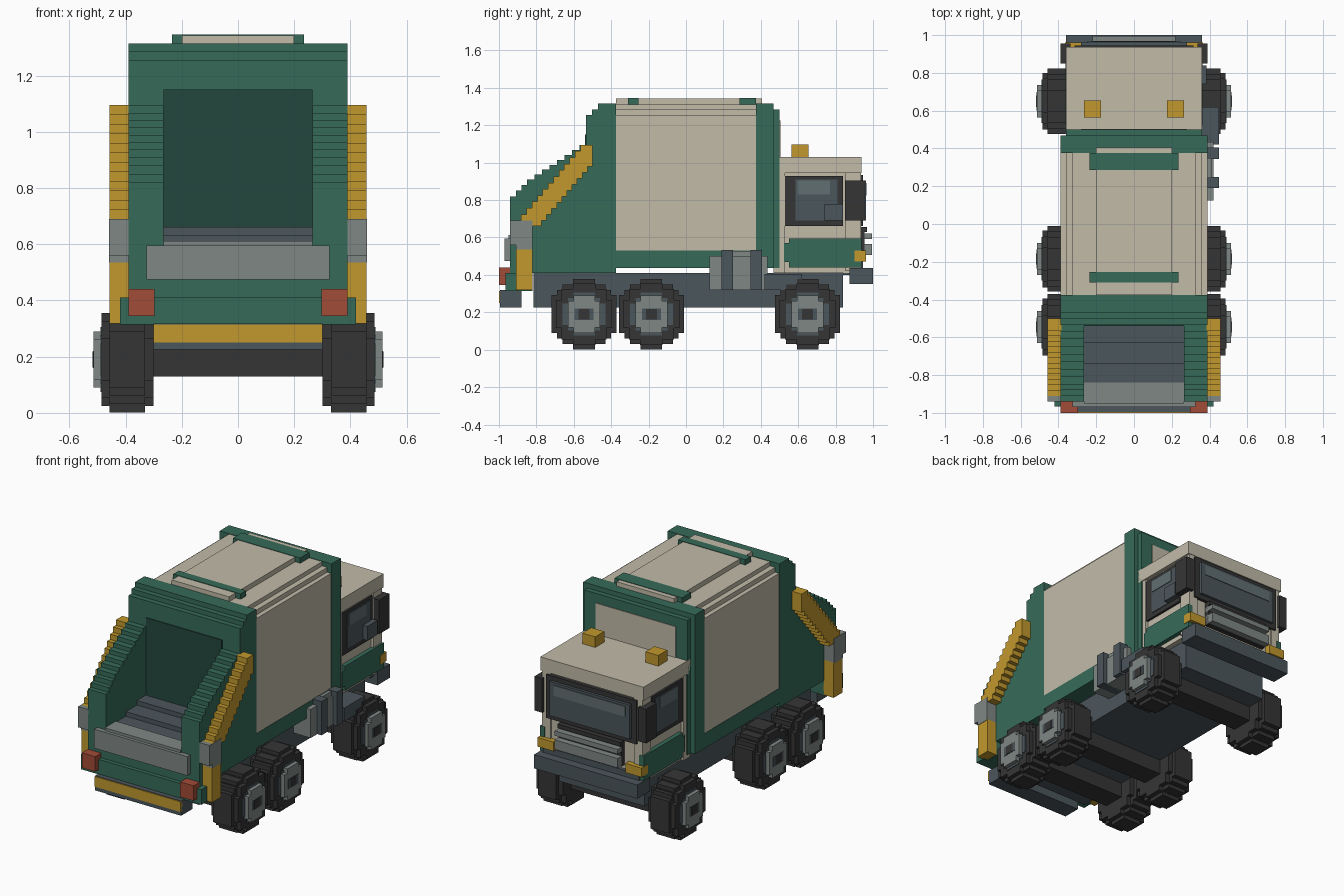
import bpy
import bmesh
import math

V = 2 / 70  # block size

cube = bpy.data.objects.get("Cube")
if cube:
    bpy.data.objects.remove(cube, do_unlink=True)


def material(name, hexcode):
    rgb = [int(hexcode[i:i + 2], 16) / 255 for i in (0, 2, 4)]
    col = [((c + 0.055) / 1.055) ** 2.4 for c in rgb] + [1]
    m = bpy.data.materials.new(name)
    m.use_nodes = True
    m.diffuse_color = col
    m.node_tree.nodes["Principled BSDF"].inputs["Base Color"].default_value = col
    return m


green = material("green paint", "366B59")
deep = material("deep green", "24473D")
beige = material("beige panel", "C2BBA9")
yellow = material("yellow", "C1982D")
red = material("red lamp", "A24C37")
gray = material("light gray metal", "7F8785")
slate = material("slate metal", "4B565C")
black = material("black rubber", "353535")
glint = material("pale glass", "616E71")


def prism(name, poly, x0, x1, mat):
    """Extrude a (y, z) outline from x0 to x1."""
    bm = bmesh.new()
    face = bm.faces.new([bm.verts.new((x0, y, z)) for y, z in poly])
    ext = bmesh.ops.extrude_face_region(bm, geom=[face])
    verts = [g for g in ext["geom"] if isinstance(g, bmesh.types.BMVert)]
    bmesh.ops.translate(bm, verts=verts, vec=(x1 - x0, 0, 0))
    bmesh.ops.recalc_face_normals(bm, faces=bm.faces)
    mesh = bpy.data.meshes.new(name)
    bm.to_mesh(mesh)
    bm.free()
    mesh.materials.append(mat)
    ob = bpy.data.objects.new(name, mesh)
    bpy.context.collection.objects.link(ob)
    return ob


def box(name, x, y, z, mat):
    """Box from (low, high) pairs; a single x number means symmetric."""
    x0, x1 = x if isinstance(x, tuple) else (-x, x)
    return prism(name, [(y[0], z[0]), (y[1], z[0]), (y[1], z[1]), (y[0], z[1])], x0, x1, mat)


def pair(make, name, shape, x0, x1, mat):
    """Make a part on the left and its mirror on the right."""
    for side, a, b in (("left", x0, x1), ("right", -x1, -x0)):
        if make is box:
            box(side + "_" + name, (a, b), *shape, mat)
        else:
            prism(side + "_" + name, shape, a, b, mat)


def stairs(p, q, n, down_first):
    """Stepped path from p to q in n steps."""
    pts = [p]
    for i in range(1, n + 1):
        y = p[0] + (q[0] - p[0]) * i / n
        z = p[1] + (q[1] - p[1]) * i / n
        py, pz = pts[-1]
        pts += [(py, z) if down_first else (y, pz), (y, z)]
    return pts


def disc(cy, cz, r, rows):
    """Blocky circle outline."""
    h = 2 * r / rows
    right = []
    for i in range(rows):
        mid = -r + (i + 0.5) * h
        w = max(1, round(math.sqrt(r * r - mid * mid) / h - 0.2)) * h
        w = min(w, r)
        right += [(w, mid - h / 2), (w, mid + h / 2)]
    left = [(-y, z) for y, z in reversed(right)]
    return [(cy + y, cz + z) for y, z in right + left]


# Chassis and axles
box("chassis", 0.30, (-0.815, 0.84), (0.225, 0.41), slate)
for label, cy in (("front", 0.65), ("middle", -0.185), ("rear", -0.545)):
    cz = 0.19
    box(label + "_axle", 0.31, (cy - 0.07, cy + 0.07), (0.13, 0.23), black)
    pair(prism, label + "_tread", disc(cy, cz, 0.188, 13), 0.33, 0.457, black)
    pair(prism, label + "_tire", disc(cy, cz, 0.165, 11), 0.30, 0.485, black)
    pair(prism, label + "_rim", disc(cy, cz, 0.115, 8), 0.40, 0.490, slate)
    pair(prism, label + "_hub", disc(cy, cz, 0.10, 7), 0.40, 0.514, gray)
    pair(box, label + "_hub_ring", ((cy - 0.05, cy + 0.05), (cz - 0.03, cz + 0.03)), 0.45, 0.516, slate)
    pair(box, label + "_hub_cap", ((cy - 0.03, cy + 0.03), (cz - 0.028, cz + 0.028)), 0.45, 0.518, black)

# Container with stepped roof
box("container_base", 0.39, (-0.38, 0.375), (0.436, 0.53), green)
box("container_side_panels", 0.388, (-0.375, 0.375), (0.53, 1.255), beige)
box("roof_lower_step", 0.36, (-0.375, 0.375), (1.25, 1.285), beige)
box("roof_upper_step", 0.325, (-0.375, 0.375), (1.285, 1.312), beige)
box("roof_hatch", 0.20, (-0.375, 0.405), (1.30, 1.343), beige)
for label, y in (("rear", (-0.31, -0.255)), ("front", (0.285, 0.375))):
    box(label + "_roof_bar", 0.235, y, (1.30, 1.346), green)

# Front hoop of the container
box("front_hoop", 0.39, (0.375, 0.468), (0.436, 1.315), green)
box("front_bulkhead", 0.36, (0.468, 0.50), (0.436, 1.285), green)
box("bulkhead_panel", 0.28, (0.495, 0.504), (0.95, 1.225), beige)

# Tail hopper
top = [(-0.375, 0.41), (-0.375, 1.315)] + stairs((-0.47, 1.315), (-0.535, 1.255), 2, True)
prism("tail_body", top + [(-0.535, 0.41)], -0.39, 0.39, green)
cheek = stairs((-0.53, 1.12), (-0.85, 0.91), 8, True) + stairs((-0.85, 0.91), (-0.94, 0.82), 3, True)[1:]
pair(prism, "hopper_cheek", cheek + [(-0.94, 0.44), (-0.53, 0.44)], 0.265, 0.39, green)
box("hopper_underside", 0.39, (-0.82, -0.44), (0.41, 0.58), green)
box("tail_lower_panel", 0.39, (-0.94, -0.82), (0.315, 0.58), green)
box("hopper_back_wall", 0.265, (-0.541, -0.53), (0.60, 1.15), deep)
for i, (y0, y1) in enumerate(((-0.86, -0.74), (-0.74, -0.63), (-0.63, -0.53))):
    box("hopper_floor_%d" % i, 0.265, (y0, y1), (0.56, 0.605 + i * V), slate)
box("loading_sill", 0.265, (-0.95, -0.84), (0.56, 0.612), gray)
box("loading_plate", 0.325, (-0.97, -0.93), (0.475, 0.595), gray)
box("tail_skirt", 0.42, (-0.965, -0.90), (0.315, 0.41), green)
box("rear_bumper", 0.30, (-0.995, -0.88), (0.225, 0.318), slate)
box("rear_bumper_stripe", 0.30, (-1.0, -0.97), (0.25, 0.315), yellow)
pair(box, "tail_lamp", ((-1.0, -0.91), (0.345, 0.44)), 0.297, 0.39, red)

# Lifting arms
upper = stairs((-0.565, 1.095), (-0.91, 0.69), 12, True)
lower = stairs((-0.80, 0.66), (-0.50, 1.01), 11, False)
pair(prism, "lift_arm", [(-0.50, 1.095)] + upper + [(-0.91, 0.66)] + lower, 0.385, 0.457, yellow)
pair(box, "arm_joint", ((-0.94, -0.82), (0.56, 0.69)), 0.385, 0.459, gray)
pair(box, "arm_joint_foot", ((-0.91, -0.82), (0.535, 0.57)), 0.385, 0.459, gray)
pair(box, "lower_arm", ((-0.91, -0.82), (0.318, 0.54)), 0.385, 0.457, yellow)

# Side tank with straps, and step, on one side only
box("side_tank", (0.28, 0.42), (0.125, 0.435), (0.32, 0.50), gray)
box("side_tank_top", (0.28, 0.41), (0.20, 0.40), (0.50, 0.528), gray)
for i, y in enumerate((0.19, 0.345)):
    box("tank_strap_%d" % i, (0.28, 0.45), (y, y + 0.06), (0.32, 0.533), slate)
box("cab_step", (0.28, 0.45), (0.42, 0.62), (0.32, 0.405), slate)

# Cab
box("cab_body", 0.335, (0.468, 0.925), (0.41, 0.96), beige)
box("cab_roof", 0.36, (0.468, 0.938), (0.945, 1.03), beige)
pair(box, "rear_pillar", ((0.468, 0.53), (0.41, 0.95)), 0.33, 0.355, beige)
pair(box, "front_pillar", ((0.85, 0.935), (0.42, 0.95)), 0.29, 0.35, beige)
pair(box, "door_panel", ((0.55, 0.938), (0.44, 0.595)), 0.33, 0.362, green)
pair(box, "door_panel_edge", ((0.525, 0.56), (0.47, 0.57)), 0.33, 0.362, green)
pair(box, "window_frame", ((0.53, 0.84), (0.66, 0.928)), 0.33, 0.350, black)
pair(box, "window_glass", ((0.585, 0.81), (0.69, 0.91)), 0.345, 0.354, slate)
pair(box, "window_glint", ((0.595, 0.77), (0.83, 0.905)), 0.350, 0.358, glint)
pair(box, "mirror", ((0.85, 0.955), (0.69, 0.905)), 0.335, 0.39, black)
box("window_ledge", (0.33, 0.385), (0.74, 0.84), (0.69, 0.78), slate)
for side in (-1, 1):
    x = side * 0.22
    box("beacon", (x - 0.045, x + 0.045), (0.565, 0.655), (1.02, 1.097), yellow)

# Windshield
box("windshield_frame", 0.315, (0.91, 0.945), (0.66, 0.935), black)
box("windshield_glass", 0.28, (0.94, 0.962), (0.69, 0.905), slate)
box("windshield_glint", 0.25, (0.958, 0.966), (0.825, 0.89), glint)

# Grille, headlights and bumper
box("wiper_rail", 0.22, (0.91, 0.968), (0.63, 0.655), black)
box("grille_back", 0.22, (0.91, 0.955), (0.50, 0.63), black)
box("grille_upper_bar", 0.22, (0.91, 0.995), (0.592, 0.622), gray)
box("grille_lower_bar", 0.22, (0.91, 0.995), (0.505, 0.565), gray)
pair(box, "headlight", ((0.90, 0.962), (0.472, 0.53)), 0.25, 0.364, yellow)
box("front_apron", 0.335, (0.84, 0.945), (0.40, 0.475), slate)
box("front_bumper", 0.36, (0.875, 1.0), (0.35, 0.437), slate)
